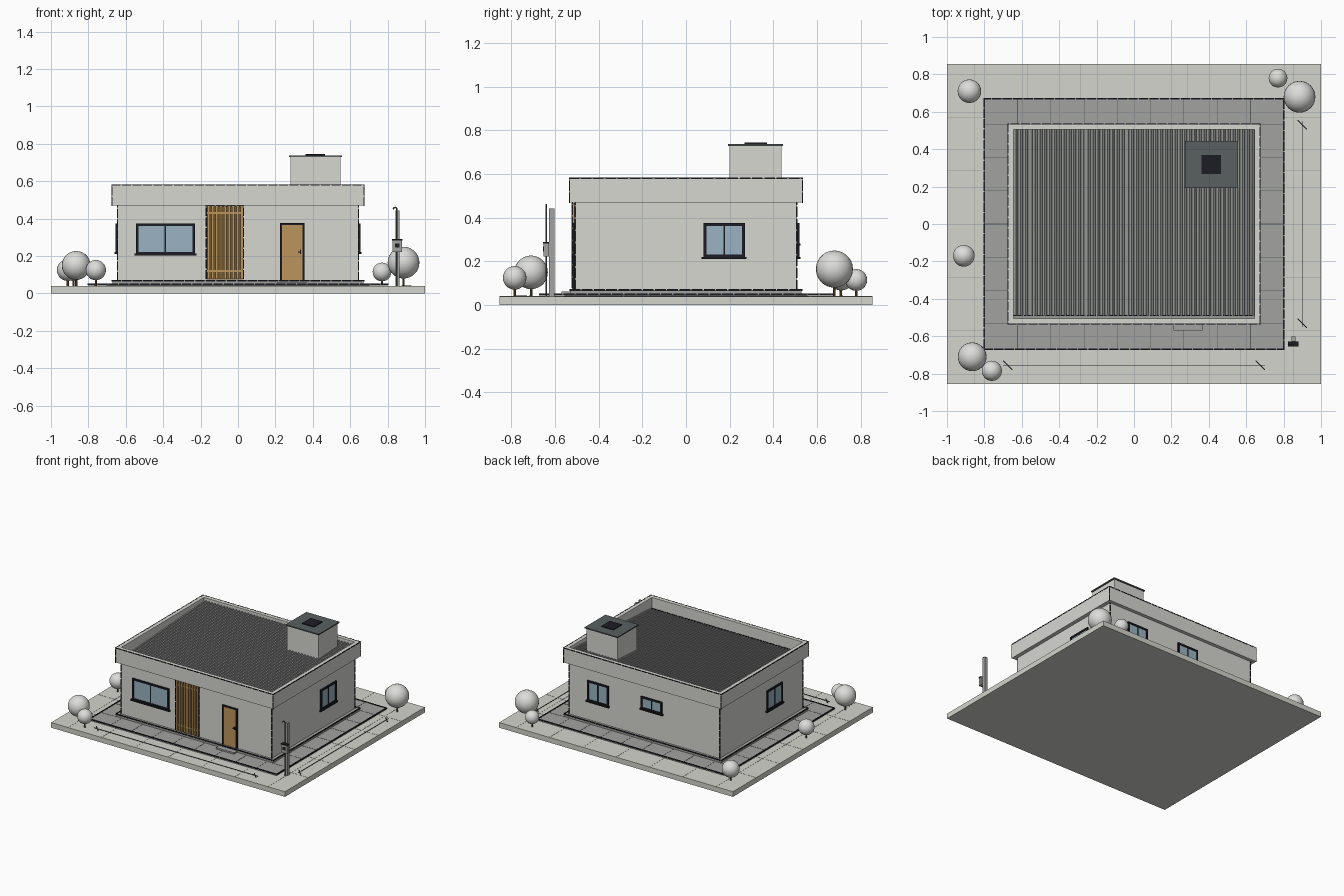
import bpy, bmesh, math
from mathutils import Matrix, Vector

if "Cube" in bpy.data.objects:
    bpy.data.objects.remove(bpy.data.objects["Cube"], do_unlink=True)


def material(name, r, g, b):
    m = bpy.data.materials.new(name)
    m.use_nodes = True
    m.diffuse_color = (r, g, b, 1)
    m.node_tree.nodes["Principled BSDF"].inputs["Base Color"].default_value = (r, g, b, 1)
    return m


WALL = material("wall_plaster", .68, .68, .64)
GROUND = material("ground_concrete", .66, .66, .61)
FOLIAGE = material("pale_foliage", .72, .72, .70)
PAVING = material("paving_grey", .36, .37, .35)
ROOF = material("roof_sheet_grey", .31, .32, .31)
LID = material("slate_lid", .10, .115, .115)
DARK = material("near_black", .012, .012, .018)
GLASS = material("blue_glass", .32, .45, .54)
WOOD = material("tan_wood", .50, .30, .11)
BROWN = material("dark_wood", .16, .09, .03)


def finish(name, bm, mat):
    bmesh.ops.recalc_face_normals(bm, faces=bm.faces)
    mesh = bpy.data.meshes.new(name)
    bm.to_mesh(mesh)
    bm.free()
    mesh.materials.append(mat)
    ob = bpy.data.objects.new(name, mesh)
    bpy.context.collection.objects.link(ob)
    return ob


def boxes(name, mat, items, place=None):
    """One object from boxes given as (x0, x1, y0, y1, z0, z1)."""
    bm = bmesh.new()
    for x0, x1, y0, y1, z0, z1 in items:
        m = Matrix.Translation(((x0 + x1) / 2, (y0 + y1) / 2, (z0 + z1) / 2))
        m = m @ Matrix.Diagonal((x1 - x0, y1 - y0, z1 - z0, 1))
        bmesh.ops.create_cube(bm, size=1, matrix=(place or Matrix()) @ m)
    return finish(name, bm, mat)


def ring(ox, oy, t, z0, z1):
    """Four boxes forming a rectangular ring with wall thickness t."""
    return [(-ox, ox, -oy, -oy + t, z0, z1), (-ox, ox, oy - t, oy, z0, z1),
            (-ox, -ox + t, -oy + t, oy - t, z0, z1), (ox - t, ox, -oy + t, oy - t, z0, z1)]


def dashes(a, b, w=.004, dash=.042, gap=.014):
    """Short bars spaced along an axis-aligned line from a to b."""
    a, b = Vector(a), Vector(b)
    length, d = (b - a).length, (b - a).normalized()
    out, s = [], 0
    while s < length:
        p, q = a + d * s, a + d * min(s + dash, length)
        out.append([v for i in range(3)
                    for v in (min(p[i], q[i]) - w, max(p[i], q[i]) + w)])
        s += dash + gap
    return out


def dashed_loop(x, y, z, w=.004):
    c = [(-x, -y, z), (x, -y, z), (x, y, z), (-x, y, z)]
    return [bar for i in range(4) for bar in dashes(c[i], c[(i + 1) % 4], w)]


# Site slab, paving and their joints
boxes("ground_slab", GROUND, [(-1, 1, -.855, .855, 0, .04)])
ground_joints = [(.285 * k - .001, .285 * k + .001, -.855, .855, .039, .041) for k in range(-3, 4)]
ground_joints += [(-1, 1, .285 * k - .001, .285 * k + .001, .039, .041) for k in range(-2, 3)]
boxes("ground_joints", PAVING, ground_joints)
boxes("paving", PAVING, [(-.8, .8, -.672, .672, .04, .05)])
joints = []
for k in range(-4, 4):
    x = (k + .5) * .178
    joints += [(x - .0015, x + .0015, s * .6 - .07, s * .6 + .07, .049, .051) for s in (-1, 1)]
for k in range(-3, 4):
    y = k * .178
    joints += [(s * .73 - .07, s * .73 + .07, y - .0015, y + .0015, .049, .051) for s in (-1, 1)]
boxes("paving_joints", LID, joints)
boxes("plinth", PAVING, [(-.672, .672, -.53, .53, .05, .07)])
boxes("door_step", PAVING, [(.21, .365, -.57, -.51, .05, .062)])

# House body and parapet
boxes("walls", WALL, [(-.645, .645, -.508, .508, .06, .49)])
boxes("parapet", WALL, ring(.675, .535, .03, .47, .583))
boxes("parapet_soffit", WALL, [(-.66, .66, -.52, .52, .47, .485)])

# Dashed edge strips
strips = dashed_loop(.8, .67, .05) + dashed_loop(.672, .53, .069)
strips += dashed_loop(.674, .534, .581, .003)
for sx in (-1, 1):
    for sy in (-1, 1):
        strips += dashes((sx * .645, sy * .508, .07), (sx * .645, sy * .508, .47), .003)
        strips += dashes((sx * .674, sy * .534, .47), (sx * .674, sy * .534, .58), .003)
boxes("dashed_edges", DARK, strips)

# Corrugated roof sheet, falling to a gutter at the front
bm = bmesh.new()
ribs, pitch = 50, 1.29 / 50
rows = []
for y, z in ((-.488, .5), (.506, .555)):
    row = []
    for i in range(ribs):
        for f, h in ((0, 0), (.5, 0), (.6, .008), (.9, .008)):
            row.append(bm.verts.new((-.645 + (i + f) * pitch, y, z + h)))
    row.append(bm.verts.new((.645, y, z)))
    rows.append(row)
for i in range(len(rows[0]) - 1):
    bm.faces.new((rows[0][i], rows[0][i + 1], rows[1][i + 1], rows[1][i]))
finish("roof_sheet", bm, ROOF)
boxes("gutter", ROOF, [(-.645, .645, -.506, -.488, .48, .493)])
boxes("gutter_edge", DARK, dashes((-.64, -.489, .505), (.64, -.489, .505), .003))

# Water tank housing with lid and hatch
boxes("tank_housing", WALL, [(.28, .547, .2, .437, .5, .732)])
boxes("tank_lid", LID, [(.273, .556, .192, .445, .73, .739)])
boxes("tank_hatch", DARK, [(.362, .464, .267, .37, .738, .745)])


# Windows: local x runs along the wall, local -y points outwards
def window(name, place, w, z0, z1):
    t, h = .013, w / 2
    boxes(name + "_glass", GLASS, [(-h + t, h - t, -.005, .005, z0 + t, z1 - t)], place)
    frame = [(-h, -h + t, -.011, .005, z0, z1), (h - t, h, -.011, .005, z0, z1),
             (-h, h, -.011, .005, z1 - t, z1), (-h, h, -.011, .005, z0, z0 + t),
             (-.004, .004, -.009, .005, z0, z1),
             (-h - .008, h + .008, -.016, .005, z0 - .008, z0 + .003)]
    boxes(name + "_frame", DARK, frame, place)


def on_wall(x, y, degrees):
    return Matrix.Translation((x, y, 0)) @ Matrix.Rotation(math.radians(degrees), 4, "Z")


window("front_window", on_wall(-.388, -.508, 0), .315, .21, .375)
window("left_window", on_wall(.645, .175, 90), .19, .218, .375)
window("right_window", on_wall(-.645, -.155, -90), .19, .218, .375)
window("back_window", on_wall(.395, .508, 180), .18, .218, .375)
window("back_small_window", on_wall(-.065, .508, 180), .18, .28, .375)

# Front door
boxes("door", WOOD, [(.235, .345, -.514, -.5, .07, .367)])
boxes("door_frame", DARK, [(.225, .236, -.519, -.5, .07, .376), (.344, .355, -.519, -.5, .07, .376),
                           (.225, .355, -.519, -.5, .366, .376)])
boxes("door_handle", DARK, [(.32, .338, -.525, -.512, .218, .225), (.332, .338, -.52, -.512, .21, .234)])

# Timber slat screen
boxes("screen_back", BROWN, [(-.168, .028, -.513, -.5, .075, .468)])
boxes("screen_slats", WOOD, [(-.164 + .0222 * i, -.151 + .0222 * i, -.525, -.512, .078, .467)
                             for i in range(9)])
boxes("screen_rails", WOOD, [(-.165, .026, -.519, -.512, z, z + .01) for z in (.115, .425)])
boxes("screen_edges", DARK, dashes((-.17, -.52, .08), (-.17, -.52, .465), .003)
      + dashes((.03, -.52, .08), (.03, -.52, .465), .003)
      + dashes((-.17, -.52, .467), (.03, -.52, .467), .003))

# Meter post with box and hooked conduit
boxes("meter_post", PAVING, [(.843, .864, -.628, -.602, .04, .443)])
boxes("meter_box", PAVING, [(.826, .878, -.654, -.628, .222, .285)])
boxes("meter_box_trim", DARK, [(.824, .88, -.656, -.628, .283, .29), (.84, .864, -.656, -.65, .245, .268)])
curve = bpy.data.curves.new("conduit", "CURVE")
curve.dimensions, curve.bevel_depth, curve.bevel_resolution = "3D", .004, 1
path = [(.85, -.64, .04), (.85, -.64, .45)]
path += [(.84 + .01 * math.cos(a), -.64, .45 + .01 * math.sin(a))
         for a in (math.pi * i / 6 for i in range(1, 7))]
spline = curve.splines.new("POLY")
spline.points.add(len(path) - 1)
for point, co in zip(spline.points, path):
    point.co = (*co, 1)
curve.materials.append(LID)
bpy.context.collection.objects.link(bpy.data.objects.new("conduit", curve))

# Dimension lines with slanted end ticks
boxes("measure_lines", DARK, [(-.7, .7, -.757, -.754, .04, .043), (.898, .901, -.55, .55, .04, .043)])
for i, (x, y) in enumerate([(-.675, -.755), (.675, -.755), (.9, -.53), (.9, .53)]):
    boxes(f"measure_tick_{i + 1}", DARK, [(-.035, .035, -.003, .003, .04, .044)], on_wall(x, y, -45))

# Round trees: x, y, height of crown centre, radius
trees = [(-.88, .71, .13, .063), (.77, .78, .115, .05), (.885, .68, .165, .085),
         (-.91, -.17, .125, .058), (-.865, -.71, .15, .077), (-.76, -.785, .125, .054)]
for i, (x, y, z, r) in enumerate(trees):
    bm = bmesh.new()
    bmesh.ops.create_uvsphere(bm, u_segments=24, v_segments=14, radius=r,
                              matrix=Matrix.Translation((x, y, z)))
    for f in bm.faces:
        f.smooth = True
    finish(f"tree_crown_{i + 1}", bm, FOLIAGE)
    bm = bmesh.new()
    bmesh.ops.create_cone(bm, cap_ends=True, segments=8, radius1=.006, radius2=.005,
                          depth=z - .04, matrix=Matrix.Translation((x, y, (z + .04) / 2)))
    finish(f"tree_trunk_{i + 1}", bm, BROWN)
